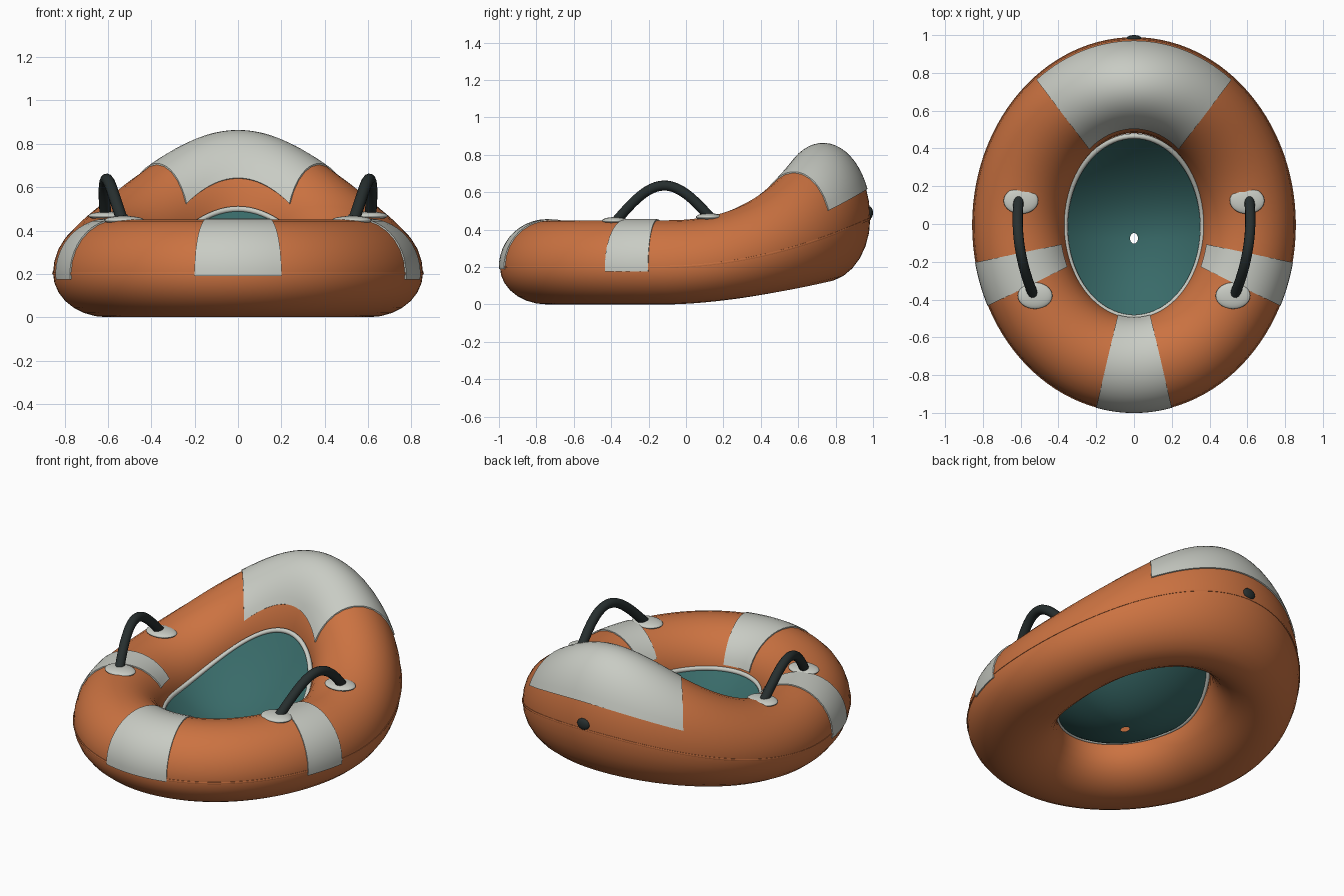
import bpy, bmesh
from math import sin, cos, pi, radians
from mathutils import Vector

cube = bpy.data.objects.get("Cube")
if cube:
    bpy.data.objects.remove(cube, do_unlink=True)


def material(name, rgb):
    m = bpy.data.materials.new(name)
    m.use_nodes = True
    m.diffuse_color = (*rgb, 1)
    m.node_tree.nodes["Principled BSDF"].inputs["Base Color"].default_value = (*rgb, 1)
    return m


ORANGE = material("orange_rubber", (0.60, 0.17, 0.053))
GREY = material("pale_grey_rubber", (0.58, 0.60, 0.55))
TEAL = material("teal_floor", (0.04, 0.145, 0.14))
BLACK = material("black_rubber", (0.02, 0.028, 0.028))


def finish(obj, mat):
    obj.data.materials.append(mat)
    bpy.ops.object.select_all(action='DESELECT')
    obj.select_set(True)
    bpy.context.view_layer.objects.active = obj
    bpy.ops.object.shade_smooth_by_angle(angle=radians(50))
    return obj


def grid(name, us, vs, fn, mat, wrap_u=False, wrap_v=False):
    """Skin a grid of points fn(u, v), optionally closed either way."""
    bm = bmesh.new()
    rows = [[bm.verts.new(fn(u, v)) for v in vs] for u in us]
    nu, nv = len(us), len(vs)
    for i in range(nu if wrap_u else nu - 1):
        for j in range(nv if wrap_v else nv - 1):
            a, b = rows[i], rows[(i + 1) % nu]
            k = (j + 1) % nv
            bm.faces.new((a[j], b[j], b[k], a[k]))
    mesh = bpy.data.meshes.new(name)
    bm.to_mesh(mesh)
    bm.free()
    obj = bpy.data.objects.new(name, mesh)
    bpy.context.collection.objects.link(obj)
    return finish(obj, mat)


def span(a, b, n):
    return [a + (b - a) * i / n for i in range(n + 1)]


def loop(n):
    return [2 * pi * i / n for i in range(n)]


# Heights of the tube, which rises into a backrest at the rear
def heights(theta):
    t = max(0, (0.738 * sin(theta) + 0.1) / 0.84)
    return 0.12 * t ** 1.7, 0.2 + 0.26 * t ** 2, 0.45 + 0.41 * t ** 2.3


def surface(theta, phi, off=0):
    low, mid, top = heights(theta)
    rz = (top - mid if sin(phi) > 0 else mid - low) + off
    return Vector(((0.608 + (0.245 + off) * cos(phi)) * cos(theta),
                   -0.005 + (0.738 + (0.252 + off) * cos(phi)) * sin(theta),
                   mid + rz * sin(phi)))


# Inflated ring
grid("inflated_ring", loop(112), loop(28), surface, ORANGE, True, True)


# Seam welt round the outside
def seam_point(theta, a):
    p = surface(theta, 0)
    out = Vector((cos(theta), sin(theta), 0))
    return p + out * 0.004 * cos(a) + Vector((0, 0, 0.007 * sin(a)))


grid("seam_welt", loop(112), loop(6), seam_point, ORANGE, True, True)


# Raised reinforcement patches, tucked in at their borders
def patch(name, th0, th1, ph0, ph1, n):
    us = span(radians(th0), radians(th1), n)
    vs = span(radians(ph0), radians(ph1), 20)
    us = [us[0]] + us + [us[-1]]
    vs = [vs[0]] + vs + [vs[-1]]

    def point(i, j):
        edge = i in (0, len(us) - 1) or j in (0, len(vs) - 1)
        return surface(us[i], vs[j], -0.006 if edge else 0.006)
    grid(name, range(len(us)), range(len(vs)), point, GREY)


patch("backrest_patch", 52, 128, 23, 153, 28)
patch("bow_patch", -103.5, -76.5, -3, 165, 10)
patch("left_side_patch", -25.5, -11.5, -7, 150, 6)
patch("right_side_patch", -168.5, -154.5, -7, 150, 6)


# Piping round the inner opening
def rim(theta):
    return Vector((0.364 * cos(theta), -0.015 + 0.48 * sin(theta),
                   heights(theta)[1] + 0.04))


def rim_point(theta, a):
    out = Vector((cos(theta), sin(theta), 0))
    return rim(theta) + out * 0.014 * cos(a) + Vector((0, 0, 0.014 * sin(a)))


grid("opening_piping", loop(80), loop(10), rim_point, GREY, True, True)


# Sagging floor with a drain hole
def floor_point(s, theta):
    drain = Vector((0, -0.08, 0.1))
    edge = rim(theta)
    p = drain.lerp(edge, s)
    p.z = drain.z + (edge.z - drain.z) * s ** 2
    return p


grid("sling_floor", span(1, 0.058, 16), loop(80), floor_point, TEAL, False, True)


def ellipsoid(name, loc, size, mat):
    bpy.ops.mesh.primitive_uv_sphere_add(segments=28, ring_count=14, radius=1, location=loc)
    obj = bpy.context.object
    obj.name = name
    obj.scale = size
    return finish(obj, mat)


# Grab handles and their mounting pads
def handle(side, label):
    curve = bpy.data.curves.new(label + "_grab_handle", 'CURVE')
    curve.dimensions = '3D'
    curve.bevel_depth = 0.027
    curve.bevel_resolution = 4
    curve.use_fill_caps = True
    spline = curve.splines.new('POLY')
    steps = span(0, 1, 24)
    spline.points.add(len(steps) - 1)
    for pt, s in zip(spline.points, steps):
        x = 0.535 + 0.075 * s + 0.13 * s * (1 - s)
        pt.co = (side * x, -0.37 + 0.5 * s, 0.45 + 0.015 * s + 0.178 * sin(pi * s), 1)
    obj = bpy.data.objects.new(label + "_grab_handle", curve)
    bpy.context.collection.objects.link(obj)
    bpy.ops.object.select_all(action='DESELECT')
    obj.select_set(True)
    bpy.context.view_layer.objects.active = obj
    bpy.ops.object.convert(target='MESH')
    finish(bpy.context.object, BLACK)
    for end, deg in (("front", -30.5), ("rear", 10)):
        p = surface(radians(deg), pi / 2)
        ellipsoid(f"{label}_{end}_handle_pad", (side * p.x, p.y, p.z - 0.003),
                  (0.092, 0.07, 0.02), GREY)


handle(1, "left")
handle(-1, "right")

# Inflation valve on the back
ellipsoid("inflation_valve", (0, 0.982, 0.49), (0.04, 0.018, 0.033), BLACK)
